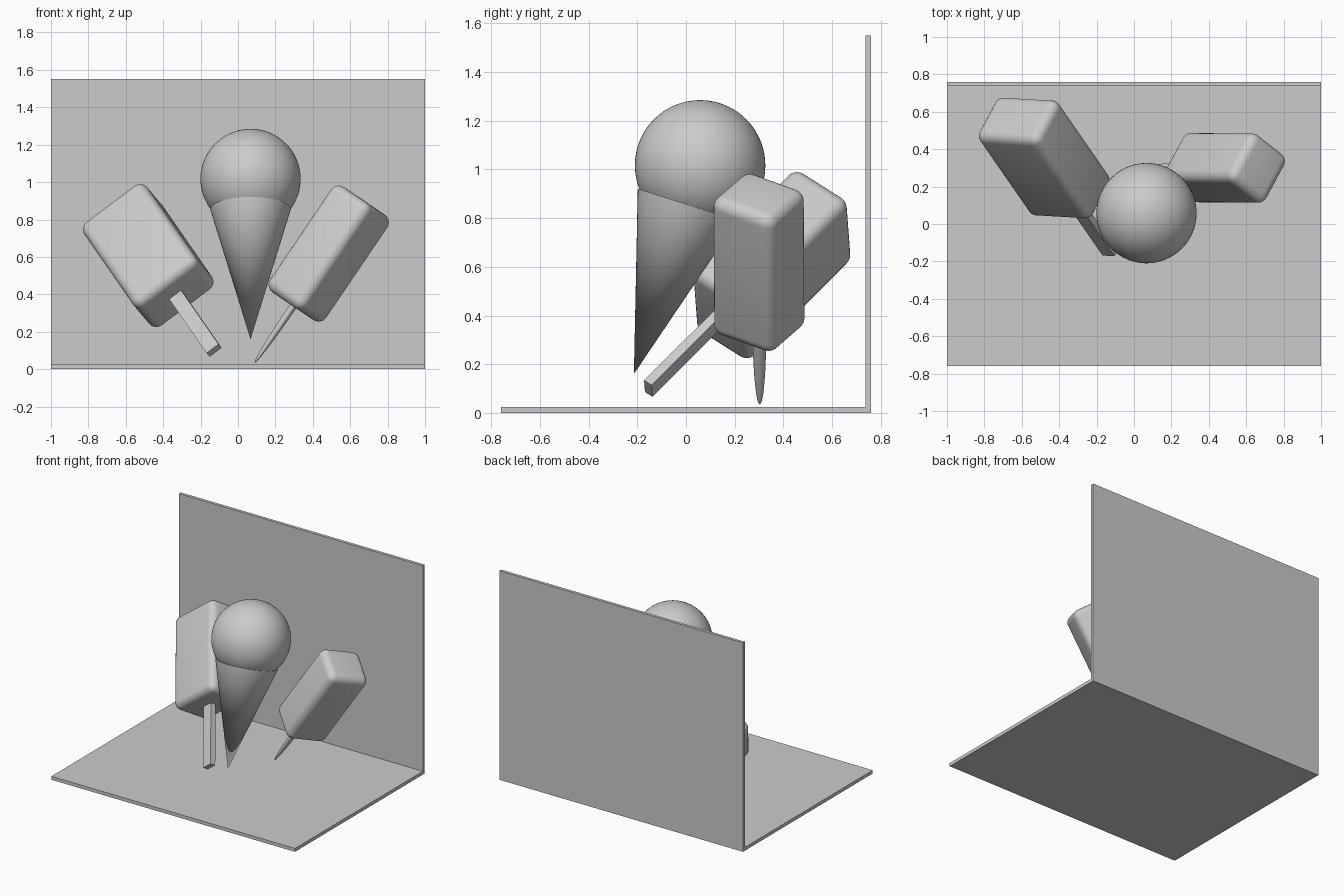
import bpy, math
from mathutils import Vector, Matrix

if "Cube" in bpy.data.objects:
    bpy.data.objects.remove(bpy.data.objects["Cube"])


def frame(x_hint, z_axis, origin):
    """Matrix whose z follows z_axis and whose x lies near x_hint."""
    z = Vector(z_axis).normalized()
    x = Vector(x_hint)
    x = (x - z * x.dot(z)).normalized()
    y = z.cross(x)
    m = Matrix((x, y, z)).transposed().to_4x4()
    m.translation = Vector(origin)
    return m


def finish(name, matrix, smooth=True):
    ob = bpy.context.object
    ob.name = name
    if smooth:
        bpy.ops.object.shade_smooth_by_angle(angle=math.radians(35))
    ob.matrix_world = matrix
    return ob


def box(name, size, matrix, bevel=0):
    bpy.ops.mesh.primitive_cube_add(size=1)
    ob = bpy.context.object
    ob.data.transform(Matrix.Diagonal((*size, 1)))
    if bevel:
        mod = ob.modifiers.new("rounding", 'BEVEL')
        mod.width, mod.segments = bevel, 6
        bpy.ops.object.modifier_apply(modifier=mod.name)
    return finish(name, matrix, bool(bevel))


def ball(name, radii, matrix):
    bpy.ops.mesh.primitive_uv_sphere_add(segments=64, ring_count=32, radius=1)
    bpy.context.object.data.transform(Matrix.Diagonal((*radii, 1)))
    return finish(name, matrix)


# floor and back wall
box("floor", (2, 1.5, 0.025), Matrix.Translation((0, -0.01, 0.0125)))
box("back_wall", (2, 0.022, 1.55), Matrix.Translation((0, 0.749, 0.775)))

# tilted ice cream cone with its scoop
tip, scoop = Vector((0.067, -0.214, 0.16)), Vector((0.067, 0.058, 1.017))
axis = (scoop - tip).normalized()
height = 0.73
bpy.ops.mesh.primitive_cone_add(vertices=64, radius1=0, radius2=0.215, depth=height)
finish("cone", frame((1, 0, 0), axis, tip + axis * height / 2))
ball("scoop", (0.268,) * 3, frame((1, 0, 0), axis, scoop))

# left ice lolly, flat stick
centre, end = Vector((-0.48, 0.353, 0.607)), Vector((-0.128, -0.155, 0.10))
axis = (centre - end).normalized()
wide = (0.805, -0.054, 0.591)
box("left_lolly", (0.42, 0.30, 0.69), frame(wide, axis, centre), 0.05)
box("left_stick", (0.08, 0.04, 0.52), frame(wide, axis, end + axis * 0.26))

# right ice lolly, turned about its own axis, tapered stick
centre, end = Vector((0.485, 0.30, 0.618)), Vector((0.09, 0.303, 0.035))
axis = (centre - end).normalized()
across = frame((1, 0, 0), axis, centre)
turn = Matrix.Rotation(math.radians(-33), 4, 'Z')
box("right_lolly", (0.28, 0.305, 0.68), across @ turn, 0.05)
ball("right_stick", (0.02, 0.028, 0.37), frame((1, 0, 0), axis, end + axis * 0.37))
